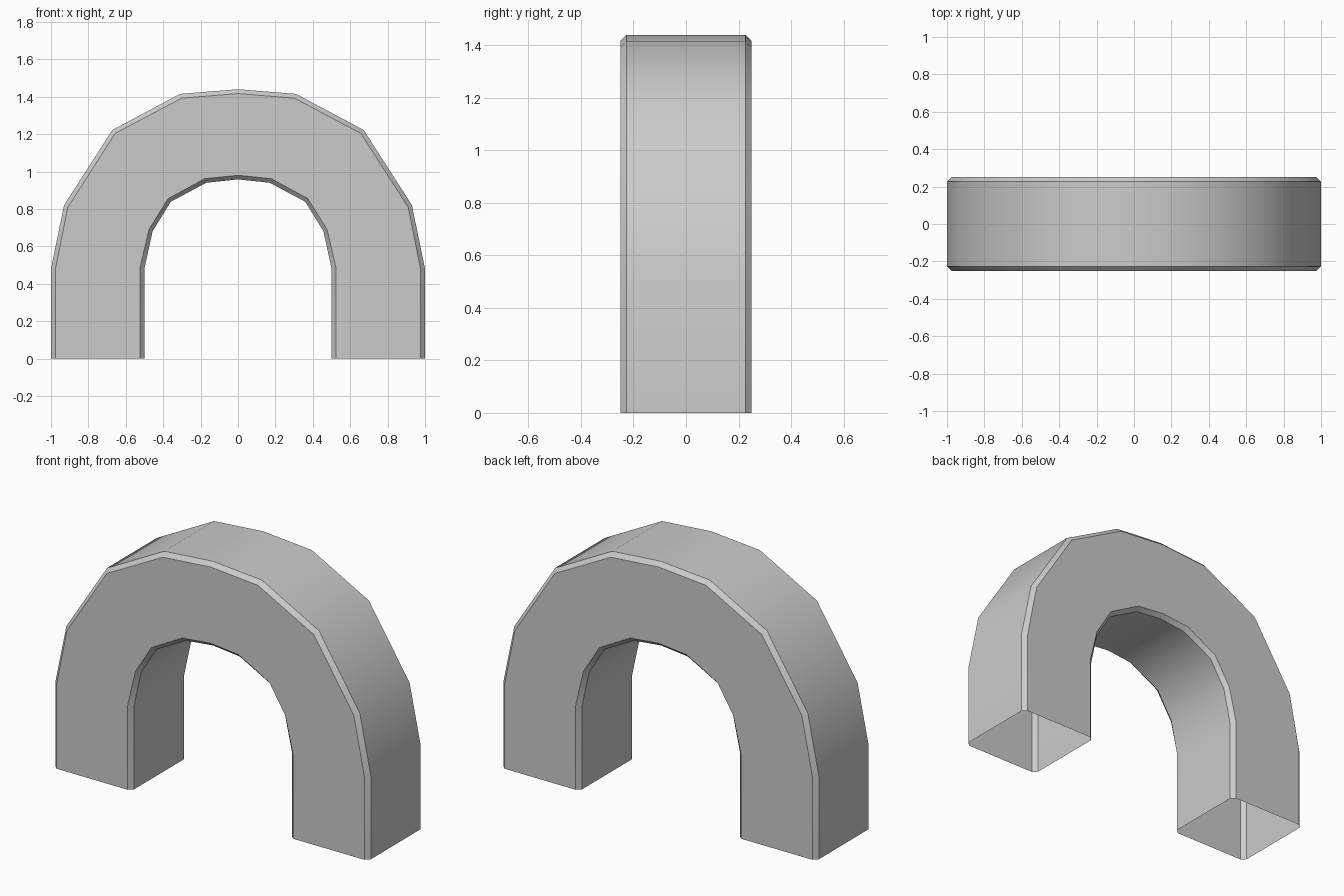
import bpy
import bmesh
import math

if "Cube" in bpy.data.objects:
    bpy.data.objects.remove(bpy.data.objects["Cube"])

# Right half of the arch, foot to crown: (x, z) of each edge line
OUTER_WALL = [(1.0, 0), (1.0, 0.48), (0.93, 0.82), (0.672, 1.222), (0.31, 1.415), (0, 1.44)]
OUTER_FACE = [(0.976, 0), (0.976, 0.478), (0.91, 0.808), (0.657, 1.204), (0.302, 1.392), (0, 1.417)]
INNER_FACE = [(0.524, 0), (0.524, 0.486), (0.476, 0.69), (0.374, 0.855), (0.178, 0.962), (0, 0.98)]
INNER_WALL = [(0.5, 0), (0.5, 0.482), (0.457, 0.68), (0.36, 0.838), (0.17, 0.94), (0, 0.958)]
WALL_Y, FACE_Y = 0.226, 0.25


def full_arch(half):
    """Mirror a half profile into a complete arch."""
    return half + [(-x, z) for x, z in reversed(half[:-1])]


# Eight lines that run along the arch, in order around the chamfered section
lines = [
    (full_arch(OUTER_WALL), -WALL_Y), (full_arch(OUTER_WALL), WALL_Y),
    (full_arch(OUTER_FACE), FACE_Y), (full_arch(INNER_FACE), FACE_Y),
    (full_arch(INNER_WALL), WALL_Y), (full_arch(INNER_WALL), -WALL_Y),
    (full_arch(INNER_FACE), -FACE_Y), (full_arch(OUTER_FACE), -FACE_Y),
]

# Arch shell, open under both feet
bm = bmesh.new()
grid = [[bm.verts.new((x, y, z)) for x, z in path] for path, y in lines]
for k in range(8):
    a, b = grid[k], grid[(k + 1) % 8]
    for i in range(len(a) - 1):
        bm.faces.new((a[i], b[i], b[i + 1], a[i + 1]))
bm.normal_update()

mesh = bpy.data.meshes.new("arch")
bm.to_mesh(mesh)
bm.free()
arch = bpy.data.objects.new("arch", mesh)
bpy.context.collection.objects.link(arch)

# Smooth along the curve, crisp at the chamfers
bpy.context.view_layer.objects.active = arch
arch.select_set(True)
bpy.ops.object.shade_smooth_by_angle(angle=math.radians(35))
